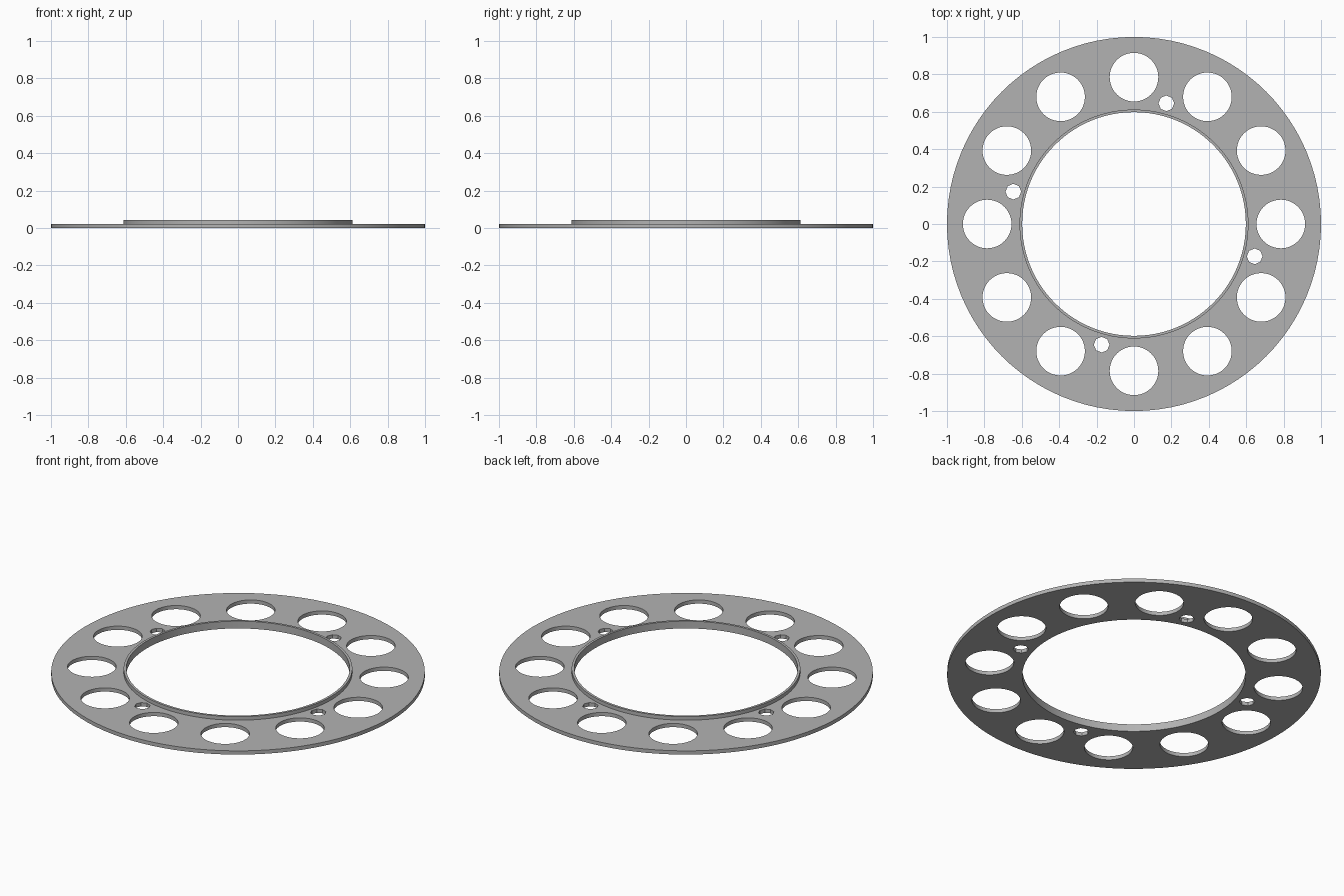
import bpy, bmesh
from math import cos, sin, tau, radians

cube = bpy.data.objects.get("Cube")
if cube:
    bpy.data.objects.remove(cube)

PLATE, LIP = 0.022, 0.043      # heights
OUTER, COLLAR, BORE = 1.0, 0.612, 0.598  # radii
SIDES = 96

grey = bpy.data.materials.new("satin grey metal")
grey.use_nodes = True
colour = (0.45, 0.45, 0.45, 1)
grey.diffuse_color = colour
grey.node_tree.nodes["Principled BSDF"].inputs["Base Color"].default_value = colour


def add_object(name, bm):
    bmesh.ops.recalc_face_normals(bm, faces=bm.faces)
    mesh = bpy.data.meshes.new(name)
    bm.to_mesh(mesh)
    bm.free()
    mesh.materials.append(grey)
    obj = bpy.data.objects.new(name, mesh)
    bpy.context.collection.objects.link(obj)
    return obj


def lathe(name, profile):
    """Closed (radius, height) profile turned around z."""
    bm = bmesh.new()
    rings = [[bm.verts.new((r * cos(tau * i / SIDES), r * sin(tau * i / SIDES), z))
              for r, z in profile] for i in range(SIDES)]
    for i in range(SIDES):
        a, b = rings[i], rings[(i + 1) % SIDES]
        for j in range(len(profile)):
            k = (j + 1) % len(profile)
            bm.faces.new((a[j], b[j], b[k], a[k]))
    return add_object(name, bm)


def hole_circle(bm, count, start, distance, radius, sides):
    """Upright cutting cylinders spaced evenly around z."""
    for i in range(count):
        angle = radians(start) + tau * i / count
        made = bmesh.ops.create_cone(bm, cap_ends=True, segments=sides,
                                     radius1=radius, radius2=radius, depth=0.3)
        bmesh.ops.translate(bm, verts=made["verts"],
                            vec=(distance * cos(angle), distance * sin(angle), 0))


# Flat flange with a thin raised collar around the bore
ring = lathe("flanged_ring", [(BORE, 0), (OUTER, 0), (OUTER, PLATE),
                              (COLLAR, PLATE), (COLLAR, LIP), (BORE, LIP)])

# Twelve large openings and four small bolt holes
bm = bmesh.new()
hole_circle(bm, 12, 0, 0.785, 0.13, 48)
hole_circle(bm, 4, 75, 0.668, 0.042, 8)
cutter = add_object("hole_cutter", bm)
cutter.hide_render = True

cut = ring.modifiers.new("holes", "BOOLEAN")
cut.operation = "DIFFERENCE"
cut.solver = "EXACT"
cut.object = cutter

# Bake the holes and drop the cutter
bpy.context.view_layer.update()
graph = bpy.context.evaluated_depsgraph_get()
baked = bpy.data.meshes.new_from_object(ring.evaluated_get(graph))
ring.modifiers.clear()
ring.data = baked
bpy.data.objects.remove(cutter)

# Smooth round walls, crisp rims
bpy.ops.object.select_all(action="DESELECT")
ring.select_set(True)
bpy.context.view_layer.objects.active = ring
bpy.ops.object.shade_smooth_by_angle(angle=radians(30))
